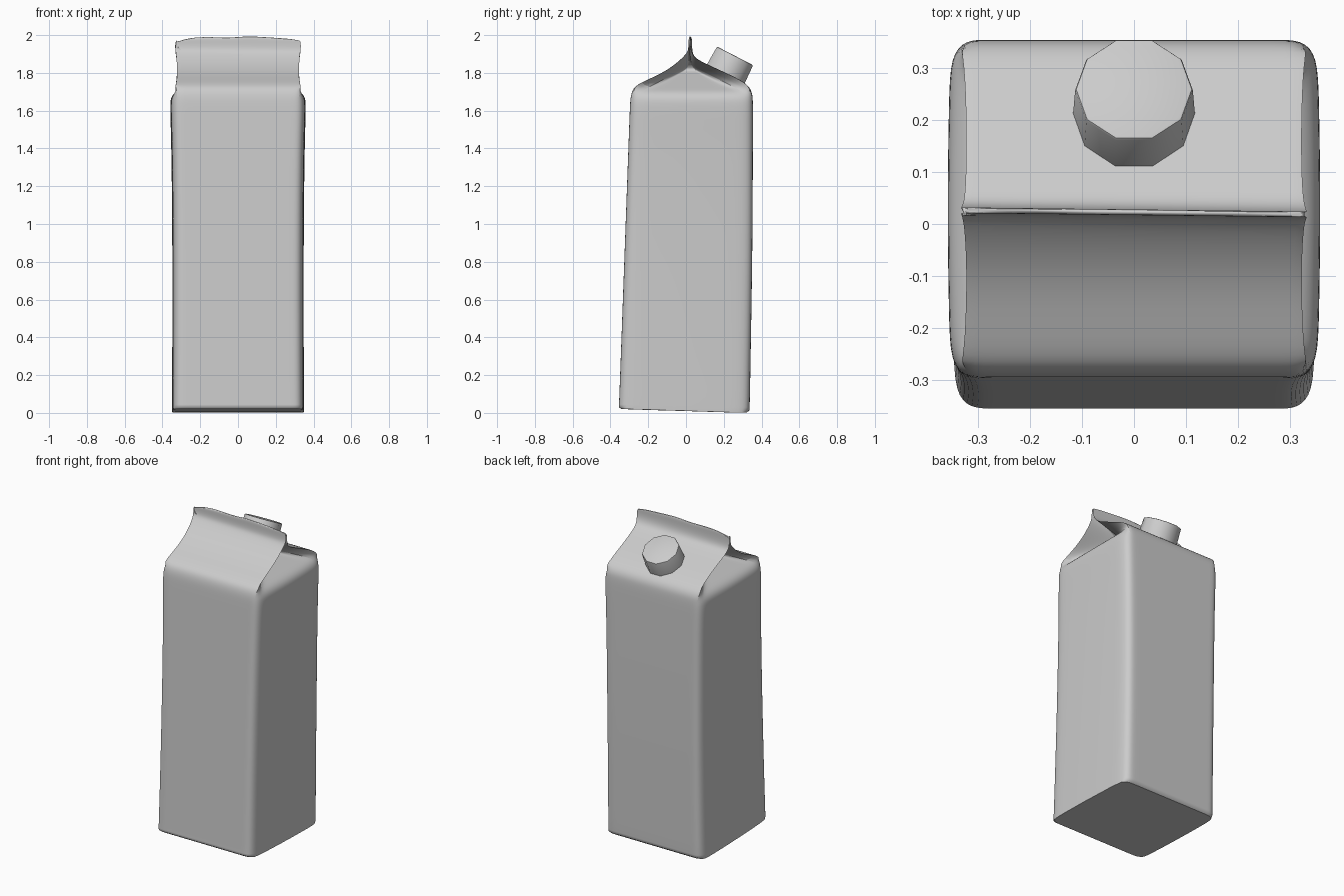
import bpy
import bmesh
import math
from mathutils import Vector, Matrix

default_cube = bpy.data.objects.get("Cube")
if default_cube:
    bpy.data.objects.remove(default_cube)

# One plain grey for the whole carton
grey = bpy.data.materials.new("carton_grey")
grey.use_nodes = True
colour = (0.6, 0.6, 0.6, 1)
grey.diffuse_color = colour
grey.node_tree.nodes["Principled BSDF"].inputs["Base Color"].default_value = colour


def finish(bm, name, angle):
    """Turn a bmesh into a named, smooth-shaded grey object."""
    bmesh.ops.recalc_face_normals(bm, faces=bm.faces)
    mesh = bpy.data.meshes.new(name)
    bm.to_mesh(mesh)
    bm.free()
    obj = bpy.data.objects.new(name, mesh)
    bpy.context.collection.objects.link(obj)
    mesh.materials.append(grey)
    bpy.ops.object.select_all(action="DESELECT")
    obj.select_set(True)
    bpy.context.view_layer.objects.active = obj
    bpy.ops.object.shade_smooth_by_angle(angle=math.radians(angle))
    return obj


# Positions along the front panel and across the side panel
ACROSS = [-1, -0.85, -0.4, -0.1, 0.2, 0.6, 0.88, 1]
SIDE = [0, 0.15, 0.5, 0.85, 1]
APEX_X, APEX_Y, APEX_Z = 0.1, 0.02, 1.83


def ring(w, yf, yb, zf, zb, chamfer, side_points, wave=0):
    """Closed loop: front panel, left side, back panel, right side."""
    def panel(y, z, sign):
        pts = []
        for u in ACROSS:
            x = u * sign * (w - chamfer)
            dip = wave * (0.3 + 0.7 * math.sin(11 * x - 0.8) ** 2 + 1.2 * abs(x / w) ** 8)
            pts.append(Vector((x, y - 0.012 * x * (z > 1.9), z - dip)))
        return pts
    left = list(side_points)
    right = [Vector((-p.x, p.y, p.z)) for p in reversed(left)]
    return panel(yf, zf, 1) + left + panel(yb, zb, -1) + right


def flat_side(w, yf, yb, zf, zb, chamfer, bulge=0.006):
    a, b = Vector((w, yf + chamfer, zf)), Vector((w, yb - chamfer, zb))
    return [a.lerp(b, s) + Vector((bulge * math.sin(math.pi * s), 0, 0)) for s in SIDE]


rings = []
# Body: half width, front y, back y, front z, back z
for w, yf, yb, zf, zb in [
    (0.345, -0.356, 0.335, 0.02, 0.0),
    (0.345, -0.354, 0.338, 0.06, 0.05),
    (0.343, -0.345, 0.342, 0.3, 0.3),
    (0.342, -0.325, 0.352, 0.85, 0.85),
    (0.347, -0.305, 0.354, 1.4, 1.4),
    (0.355, -0.297, 0.355, 1.62, 1.62),
    (0.352, -0.294, 0.353, 1.67, 1.67),
]:
    rings.append(ring(w, yf, yb, zf, zb, 0.03, flat_side(w, yf, yb, zf, zb, 0.03)))
body_count = len(rings)

# Gable roof: side panels fold inwards to an apex under the ridge
for t, w, yf, yb, zf, zb in [
    (0.07, 0.338, -0.283, 0.348, 1.715, 1.705),
    (0.2, 0.328, -0.25, 0.318, 1.745, 1.75),
    (0.5, 0.325, -0.13, 0.19, 1.795, 1.81),
    (0.8, 0.328, -0.05, 0.08, 1.85, 1.86),
    (1.0, 0.333, 0.002, 0.04, 1.9, 1.885),
]:
    x = 0.35 + (APEX_X - 0.35) * t
    z = 1.69 + (APEX_Z - 1.69) * t
    a = Vector((x, -0.262 + (APEX_Y + 0.26) * t, z))
    b = Vector((x, 0.322 + (APEX_Y - 0.318) * t, z))
    rings.append(ring(w, yf, yb, zf, zb, 0, [a.lerp(b, s) for s in SIDE]))

# Sealed fin along the ridge with an uneven top edge
for w, z, wave in [(0.334, 1.925, 0), (0.333, 1.97, 0), (0.325, 2.005, 0.022)]:
    yf, yb = 0.017, 0.028
    side = flat_side(w - 0.004, yf, yb, z, z, 0.002, 0)
    for p in side:
        p.z -= wave * 1.5
        p.y -= 0.012 * p.x * (z > 1.9)
    rings.append(ring(w, yf, yb, z, z, 0, side, wave))

# Loft the rings into one shell
bm = bmesh.new()
loops = [[bm.verts.new(p) for p in r] for r in rings]
n = len(loops[0])
for low, high in zip(loops, loops[1:]):
    for i in range(n):
        j = (i + 1) % n
        bm.faces.new((low[i], low[j], high[j], high[i]))


def close(loop):
    """Fill a loop with strips running from front to back, plus both sides."""
    k, m = len(ACROSS), len(SIDE)
    front, back = loop[:k], loop[k + m:2 * k + m][::-1]
    for i in range(k - 1):
        bm.faces.new((front[i], front[i + 1], back[i + 1], back[i]))
    bm.faces.new([front[-1]] + loop[k:k + m] + [back[-1]])
    bm.faces.new([back[0]] + loop[2 * k + m:] + [front[0]])


close(loops[0])
close(loops[-1])

# Keep the base rim and the gable fold edges crisp
crease = bm.edges.layers.float.new("crease_edge")
for i in range(n):
    bm.edges.get((loops[0][i], loops[0][(i + 1) % n]))[crease] = 0.9
k, m = len(ACROSS), len(SIDE)
for c in (0, k - 1, k + m, 2 * k + m - 1):
    for low, high in zip(loops[body_count:], loops[body_count + 1:]):
        bm.edges.get((low[c], high[c]))[crease] = 0.9

carton = finish(bm, "carton", 50)
subsurf = carton.modifiers.new("soft_card", "SUBSURF")
subsurf.levels = subsurf.render_levels = 2

# Screw cap set square on the back roof panel
axis = Vector((0, 0.46, 0.89)).normalized()
bm = bmesh.new()
bmesh.ops.create_cone(bm, cap_ends=True, segments=10, radius1=0.119, radius2=0.113, depth=0.15)
top_edges = [e for e in bm.edges if all(v.co.z > 0 for v in e.verts)]
bmesh.ops.bevel(bm, geom=top_edges, offset=0.006, segments=2, affect="EDGES", profile=0.5)
tilt = Vector((0, 0, 1)).rotation_difference(axis).to_matrix().to_4x4()
spin = Matrix.Rotation(math.radians(90), 4, "Z")
place = Matrix.Translation(Vector((0, 0.26, 1.89)) - axis * 0.075)
bmesh.ops.transform(bm, matrix=place @ tilt @ spin, verts=bm.verts)
finish(bm, "screw_cap", 40)
